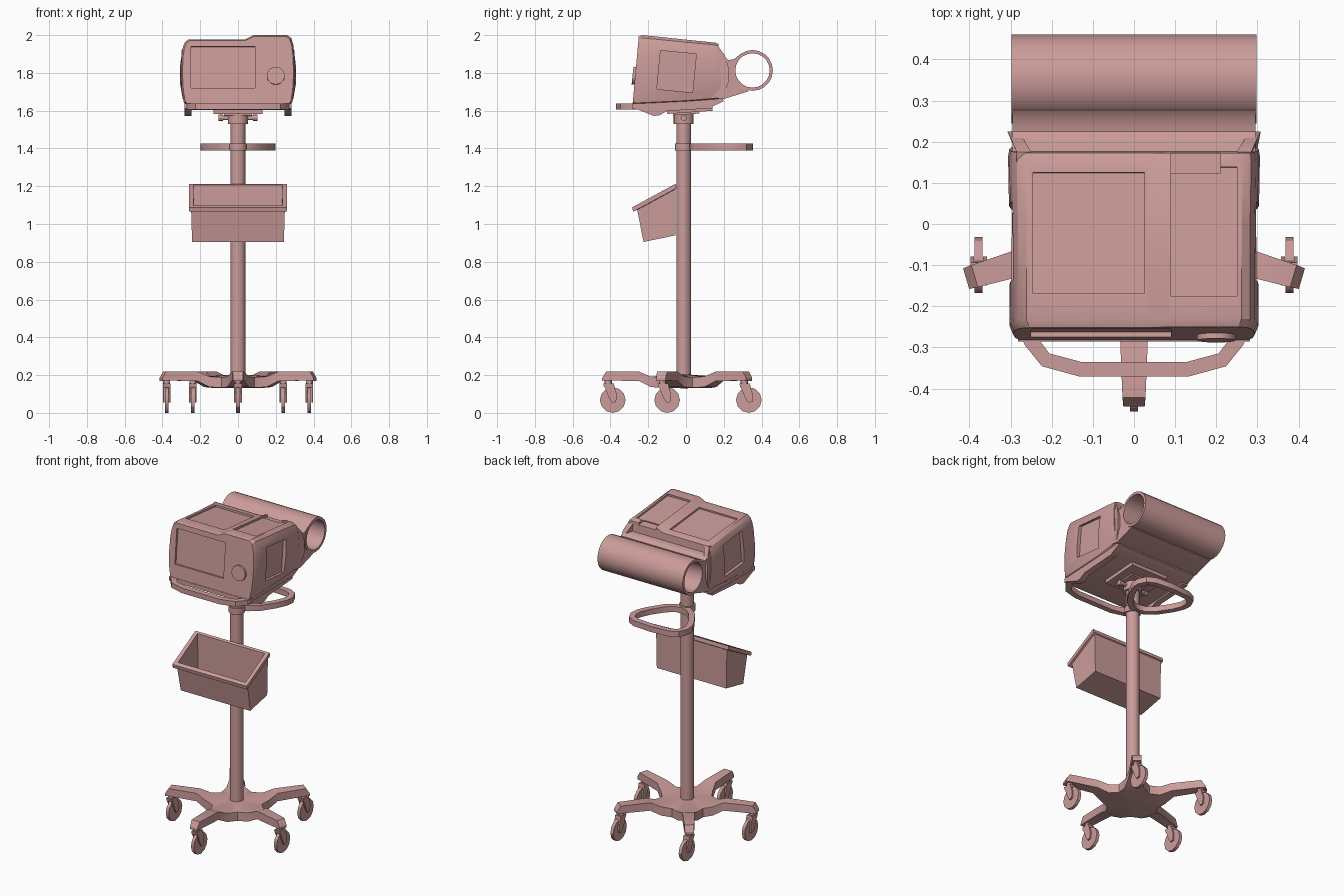
import bpy, bmesh
from math import sin, cos, radians, pi
from mathutils import Vector, Matrix

if "Cube" in bpy.data.objects:
    bpy.data.objects.remove(bpy.data.objects["Cube"])


def mesh(name, verts, faces):
    bm = bmesh.new()
    vs = [bm.verts.new(v) for v in verts]
    for f in faces:
        bm.faces.new([vs[i] for i in f])
    bmesh.ops.recalc_face_normals(bm, faces=bm.faces)
    me = bpy.data.meshes.new(name)
    bm.to_mesh(me)
    bm.free()
    ob = bpy.data.objects.new(name, me)
    bpy.context.collection.objects.link(ob)
    return ob


def loft(name, loops, closed=False):
    n, m = len(loops[0]), len(loops)
    verts = [p for l in loops for p in l]
    faces = []
    for i in range(m if closed else m - 1):
        a, b = i * n, (i + 1) % m * n
        faces += [(a + j, a + (j + 1) % n, b + (j + 1) % n, b + j) for j in range(n)]
    if not closed:
        faces += [tuple(range(n)), tuple(range((m - 1) * n, m * n))]
    return mesh(name, verts, faces)


def prism(name, pts, x0, x1):
    """Side (y, z) profile extruded along x."""
    return loft(name, [[(x, y, z) for y, z in pts] for x in (x0, x1)])


def box(name, c, size, tilt=0):
    m = Matrix.Translation(c) @ Matrix.Rotation(radians(tilt), 4, 'X')
    h = [s / 2 for s in size]
    ring = [(-1, -1), (1, -1), (1, 1), (-1, 1)]
    return loft(name, [[m @ Vector((x * h[0], y * h[1], k * h[2])) for x, y in ring]
                       for k in (-1, 1)])


def rod(name, p0, p1, r, n=24):
    p0, p1 = Vector(p0), Vector(p1)
    q = (p1 - p0).to_track_quat('Z', 'Y')
    return loft(name, [[p + q @ Vector((r * cos(2 * pi * i / n), r * sin(2 * pi * i / n), 0))
                        for i in range(n)] for p in (p0, p1)])


def band(name, path, w, z0, z1, closed=False):
    """Flat bar following an (x, y) path."""
    loops, n = [], len(path)
    for i, p in enumerate(path):
        a = path[(i - 1) % n] if closed or i else p
        b = path[(i + 1) % n] if closed or i < n - 1 else p
        t = (Vector(b) - Vector(a)).normalized()
        o = Vector((-t.y, t.x)) * w / 2
        q = Vector(p)
        loops.append([(*(q - o), z0), (*(q + o), z0), (*(q + o), z1), (*(q - o), z1)])
    return loft(name, loops, closed)


def mirrored(half):
    return half + [(-x, y) for x, y in reversed(half) if x]


PY = -0.012      # pole centre in y
ARMS = [(-90, 1), (-16.5, .985), (53.3, 1), (126.7, 1), (196.5, .985)]   # angle, length

# Five-armed base
out = []         # outline: x, y, bottom z, top z
for k, (deg, ln) in enumerate(ARMS):
    a = radians(deg)
    d, s = Vector((cos(a), sin(a))), Vector((-sin(a), cos(a)))
    va = radians(-126 + 72 * k)
    out.append((Vector((cos(va), sin(va))) * 0.15, 0.133, 0.188))
    arm = [(.175, .055, .137, .192), (.235, .035, .168, .218), (.41, .028, .172, .22), (.432, .026, .17, .185)]
    out += [(d * r * ln - s * w, b, t) for r, w, b, t in arm]
    out += [(d * r * ln + s * w, b, t) for r, w, b, t in reversed(arm)]
N = len(out)
verts = [(p.x, p.y + PY, b) for p, b, t in out] + [(p.x, p.y + PY, t) for p, b, t in out]
verts += [(0, PY, 0.13), (0, PY, 0.205)]
faces = [(i, (i + 1) % N, N + (i + 1) % N, N + i) for i in range(N)]
for k in range(5):
    for o, c in ((0, 2 * N), (N, 2 * N + 1)):
        i = lambda j: o + (9 * k + j) % N
        faces += [(c, i(0), i(1)), (c, i(1), i(8)), (c, i(8), i(9))]
        faces += [(i(j), i(j + 1), i(8 - j), i(9 - j)) for j in (1, 2, 3)]
mesh("base_star", verts, faces)

# Casters, all trailing to the back
for k, (deg, ln) in enumerate(ARMS):
    x, y = 0.4 * ln * cos(radians(deg)), 0.4 * ln * sin(radians(deg)) + PY
    n = f"caster_{k + 1}_"
    rod(n + "wheel", (x - .01, y + .024, .068), (x + .01, y + .024, .068), 0.068, 12)
    rod(n + "stem", (x, y, .135), (x, y, .18), 0.019, 12)
    prism(n + "fork_top", [(y - .026, .155), (y + .03, .155), (y + .034, .137), (y - .022, .137)],
          x - .02, x + .02)
    for sx in (-1, 1):
        prism(n + "fork_side", [(y - .022, .145), (y + .03, .145), (y + .045, .1), (y + .042, .058),
                                (y + .02, .054), (y + .004, .08)], x + sx * .011, x + sx * .02)

# Pole, collar and clamp
rod("pole", (0, PY, 0.19), (0, PY, 1.55), 0.039)
rod("pole_collar", (0, PY, 1.53), (0, PY, 1.6), 0.053)
rod("clamp_bar", (-0.09, PY, 1.562), (0.09, PY, 1.562), 0.012, 12)
for sx in (-1, 1):
    rod("clamp_knob", (sx * .08, PY, 1.562), (sx * .102, PY, 1.562), 0.017, 12)

# Push handle loop behind the pole
rod("handle_sleeve", (0, PY, 1.388), (0, PY, 1.427), 0.047)
band("push_handle", mirrored([(0, .03), (.045, .038), (.095, .078), (.15, .16), (.177, .22), (.181, .265),
                              (.162, .308), (.12, .33), (0, .338)]), 0.036, 1.39, 1.425, True)

# Open basket with sloping rim
basket = [(-.225, .905, -.055, .94, .243), (-.258, 1.075, -.055, 1.185, .248), (-.28, 1.065, -.05, 1.19, .26),
          (-.285, 1.088, -.055, 1.213, .26), (-.262, 1.098, -.068, 1.206, .236), (-.212, .92, -.068, .952, .23)]
loft("basket", [[(-h, yf, zf), (h, yf, zf), (h, yb, zb), (-h, yb, zb)] for yf, zf, yb, zb, h in basket])

# Device housing: cross-section (x, height fraction) lofted front to back
section = [(-.27, 0), (.27, 0), (.287, .04), (.298, .2), (.303, .45), (.3, .7), (.293, .87), (.282, .96),
           (.262, 1), (.085, 1), (.04, .94), (-.262, .94), (-.282, .9), (-.293, .82), (-.3, .7), (-.303, .45),
           (-.298, .2), (-.287, .04)]
stations = [(-.283, -.25, 1.632, 1.993, .97), (-.262, -.23, 1.626, 2.0, .998),
            (0, 0, 1.64, 1.976, 1.0), (.17, .155, 1.655, 1.96, 1.01), (.19, .172, 1.663, 1.953, 1.0)]
housing = loft("device_housing", [[(x * s, yb + (yt - yb) * t, zb + (zt - zb) * t) for x, t in section]
                                  for yb, yt, zb, zt, s in stations])

# Screen, lid and side-pocket recesses
cuts = [((-.08, -.264, 1.83), (.34, .024, .22)),
        ((-.11, -.022, 1.957), (.27, .295, .02)),
        ((.17, -.018, 1.976), (.16, .315, .02)),
        ((.15, .16, 1.962), (.12, .07, .04)),
        ((.305, -.05, 1.807), (.05, .19, .205)),
        ((-.305, -.05, 1.807), (.05, .19, .205))]
for c, size in cuts:
    cutter = box("recess_cutter", c, size, -5.5)
    cutter.hide_render = True
    mod = housing.modifiers.new("recess", 'BOOLEAN')
    mod.object, mod.operation, mod.solver = cutter, 'DIFFERENCE', 'EXACT'
    bpy.context.view_layer.objects.active = housing
    bpy.ops.object.modifier_apply(modifier=mod.name)
    bpy.data.objects.remove(cutter)

# Control knob
rod("control_knob", (.2, -.255, 1.783), (.2, -.283, 1.786), 0.047, 20)

# Rear side cheeks: profile (y, z, inner x, outer x), narrower at the top
cheek = [(.13, 1.925, .25, .285), (.175, 1.935, .25, .285), (.205, 1.895, .268, .298), (.225, 1.83, .285, .308),
         (.225, 1.75, .285, .308), (.195, 1.675, .27, .295), (.13, 1.665, .26, .29)]
for sx in (-1, 1):
    loft("rear_cheek", [[(sx * p[i], p[0], p[1]) for p in cheek] for i in (2, 3)])

# Rear tube and the web that joins it
cy, cz, R, r = 0.352, 1.813, 0.108, 0.091
angs = [2 * pi * i / 20 for i in range(20)]
loft("rear_tube", [[(x, cy + q * cos(a), cz + q * sin(a)) for a in angs]
                   for x, q in ((-.298, R), (.298, R), (.298, r), (-.298, r))], True)
arc = [(cy + .1 * cos(radians(a)), cz + .1 * sin(radians(a))) for a in range(135, 260, 15)]
prism("tube_web", [(.15, 1.895), (.205, 1.885), (.225, 1.868), (.255, 1.873), (.276, 1.89)] + arc +
      [(.33, 1.702), (.2, 1.662), (.15, 1.668)], -.295, .295)

# Tray under the device, side runners and front grip
prism("tray", [(-.285, 1.638), (-.285, 1.612), (-.2, 1.603), (.14, 1.622), (.2, 1.65), (.19, 1.672),
               (0, 1.65)], -.282, .282)
for sx in (-1, 1):
    prism("tray_runner", [(-.27, 1.612), (-.17, 1.572), (-.14, 1.576), (-.1, 1.598), (.14, 1.613),
                          (.14, 1.63), (-.25, 1.625)], sx * .245, sx * .284)
band("front_grip", [(.262, -.25), (.25, -.285), (.215, -.33), (.13, -.353), (-.13, -.353), (-.215, -.33),
                    (-.25, -.285), (-.262, -.25)], 0.036, 1.605, 1.637)

# Mounting plates on the pole head
box("mount_plate", (0, .02, 1.602), (.26, .24, .022), 4)
box("mount_block", (0, .0, 1.59), (.15, .14, .02), 4)

# One dusty rose finish for every part
rose = bpy.data.materials.new("dusty_rose")
rose.diffuse_color = (.60, .335, .325, 1)
rose.use_nodes = True
rose.node_tree.nodes["Principled BSDF"].inputs["Base Color"].default_value = rose.diffuse_color
for ob in bpy.data.objects:
    ob.data.materials.clear()
    ob.data.materials.append(rose)

bpy.ops.object.select_all(action='SELECT')
bpy.ops.object.shade_smooth_by_angle(angle=radians(30))
